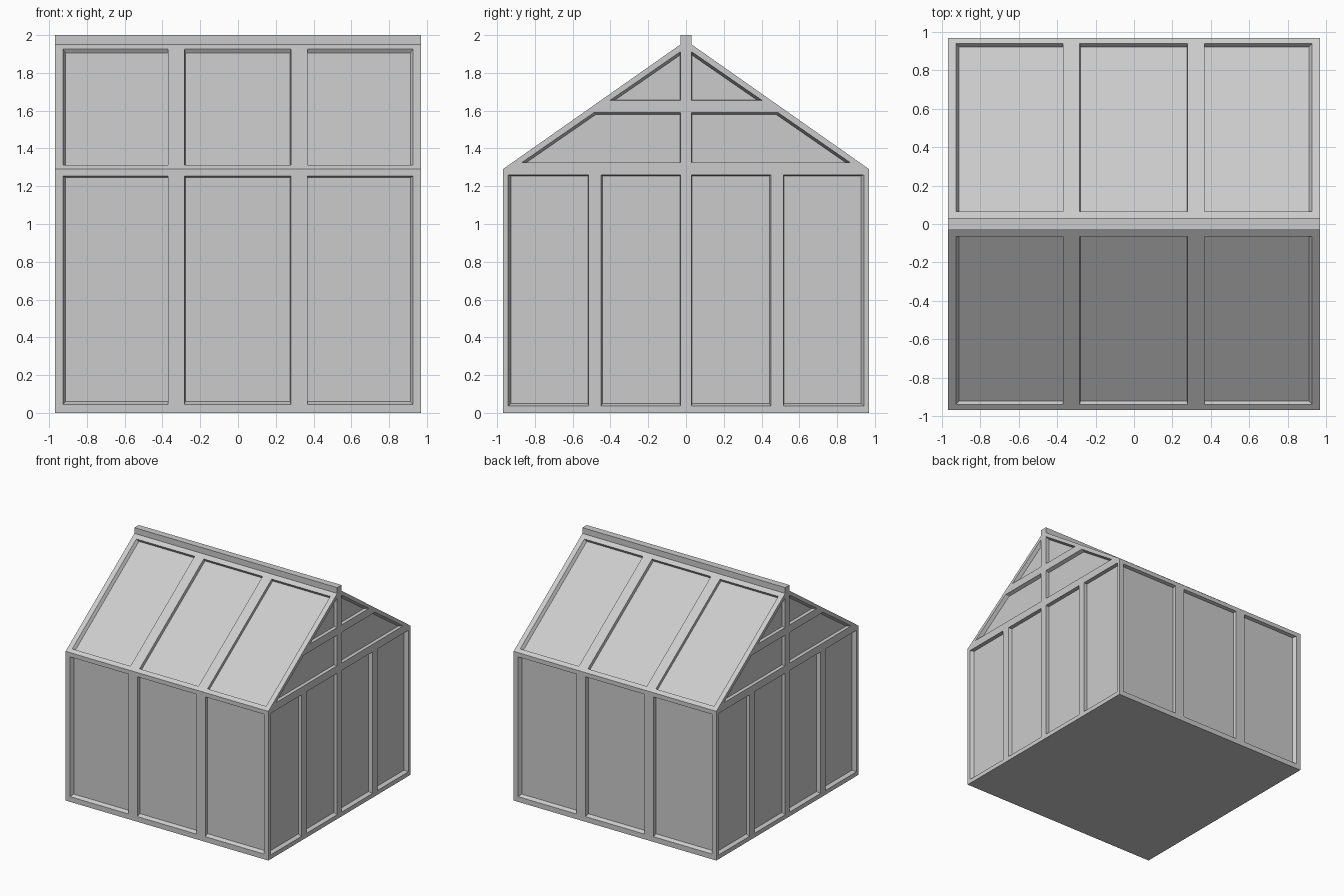
import bpy, bmesh
from mathutils import Vector as V
from mathutils.geometry import intersect_line_line_2d, intersect_line_plane

if "Cube" in bpy.data.objects:
    bpy.data.objects.remove(bpy.data.objects["Cube"])

W, EAVE, RIDGE, RY, TOP = 0.97, 1.29, 1.95, 0.03, 2.0
DEPTH, OUT = 0.03, 0.01


def finish(bm, name):
    bmesh.ops.recalc_face_normals(bm, faces=bm.faces)
    me = bpy.data.meshes.new(name)
    bm.to_mesh(me)
    bm.free()
    ob = bpy.data.objects.new(name, me)
    bpy.context.collection.objects.link(ob)
    return ob


def prism(profile, name):
    """Extrude a (y, z) profile along the full width in x."""
    bm = bmesh.new()
    f = bm.faces.new([bm.verts.new((-W, y, z)) for y, z in profile])
    r = bmesh.ops.extrude_face_region(bm, geom=[f])
    vs = [g for g in r["geom"] if isinstance(g, bmesh.types.BMVert)]
    bmesh.ops.translate(bm, verts=vs, vec=(2 * W, 0, 0))
    return finish(bm, name)


def inset(poly, tapers, k):
    """Move each edge of a counter-clockwise polygon inward by taper * k."""
    n, lines = len(poly), []
    for i in range(n):
        a, b = V(poly[i]), V(poly[(i + 1) % n])
        d = (b - a).normalized()
        lines.append((a + V((-d.y, d.x)) * tapers[i] * k, d))
    out = []
    for i in range(n):
        (p, d), (q, e) = lines[i - 1], lines[i]
        out.append(p + d * ((q - p).cross(e) / d.cross(e)))
    return out


def recess(bm, poly, tapers, origin, u, v, n, depth=DEPTH):
    """Add one tapered pane cutter lying on the plane (origin, u, v, n)."""
    loops = []
    for k in (-OUT / depth, 1.0):
        loops.append([bm.verts.new(origin + u * p.x + v * p.y - n * depth * k)
                      for p in inset(poly, tapers, k)])
    a, b = loops
    bm.faces.new(a)
    bm.faces.new(b)
    for i in range(len(a)):
        j = (i + 1) % len(a)
        bm.faces.new((a[i], a[j], b[j], b[i]))


def rect(x0, x1, y0, y1):
    return [(x0, y0), (x1, y0), (x1, y1), (x0, y1)]


def flip(poly, tapers):
    """Mirror a pane in u, keeping it counter-clockwise."""
    n = len(poly)
    return ([(-x, y) for x, y in reversed(poly)],
            [tapers[(n - 2 - i) % n] for i in range(n)])


# house body and ridge beam
body = prism([(-W, 0), (W, 0), (W, EAVE), (RY, RIDGE), (-RY, RIDGE), (-W, EAVE)], "greenhouse_frame")
prism([(-RY, RIDGE), (RY, RIDGE), (RY, TOP), (-RY, TOP)], "ridge_beam")

# pane layouts: three columns on long sides, half a gable to mirror
columns = [(-0.927, -0.37, 0.015, 0.001), (-0.283, 0.28, 0.004, 0.004), (0.367, 0.927, 0.001, 0.015)]
gable = [
    (rect(0.03, 0.45, 0.037, 1.26), [0.013, 0.009, 0.005, 0.001]),
    (rect(0.517, 0.942, 0.037, 1.26), [0.013, 0.016, 0.005, 0.001]),
    ([(0.03, 1.325), (0.87, 1.325), (0.487, 1.59), (0.03, 1.59)], [0.001, 0.014, 0.011, 0.001]),
    ([(0.03, 1.655), (0.402, 1.655), (0.03, 1.912)], [0.001, 0.014, 0.001]),
]

X, Y, Z = V((1, 0, 0)), V((0, 1, 0)), V((0, 0, 1))
bm = bmesh.new()
for s in (1, -1):
    # long walls and roof slopes
    up = V((0, s * (W - RY), RIDGE - EAVE)).normalized()
    out = V((0, -s * up.z, abs(up.y)))
    for x0, x1, tl, tr in columns:
        recess(bm, rect(x0, x1, 0.045, 1.253), [0.015, tr, 0.006, tl],
               V((0, -s * W, 0)), X, Z, -Y * s)
        recess(bm, rect(x0, x1, 0.037, 1.107), [0.003, tr, 0.002, tl],
               V((0, -s * W, EAVE)), X, up, out, 0.025)
    # gable walls
    for poly, tapers in gable:
        for p, t in ((poly, tapers), flip(poly, tapers)):
            recess(bm, p, t, V((s * W, 0, 0)), Y, Z, X * s)
cutter = finish(bm, "pane_cutter")
cutter.hide_render = True

# carve the panes and bake the result
mod = body.modifiers.new("panes", "BOOLEAN")
mod.operation, mod.solver, mod.object = "DIFFERENCE", "EXACT", cutter
bpy.context.view_layer.objects.active = body
bpy.ops.object.modifier_apply(modifier="panes")
bpy.data.objects.remove(cutter)
